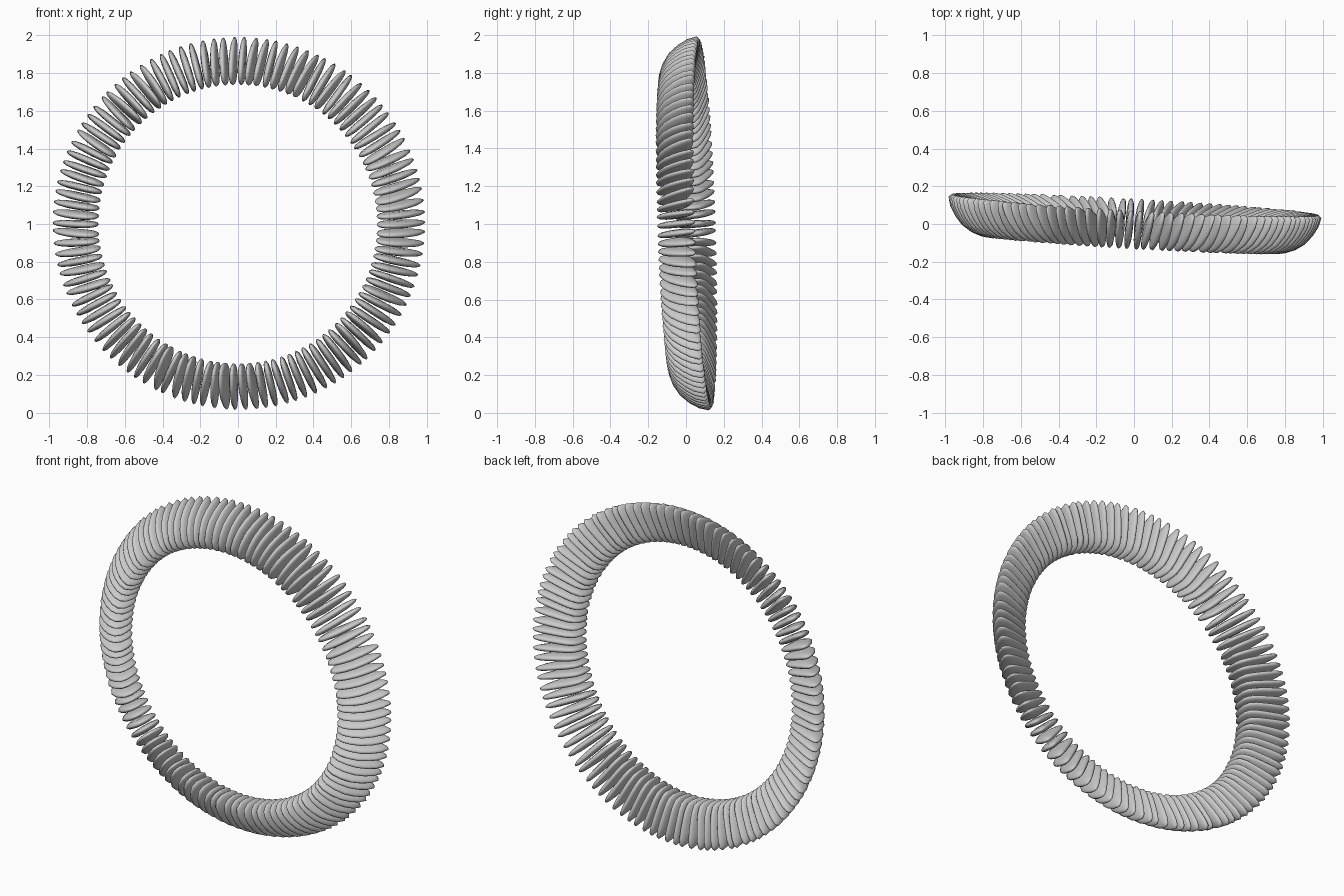
import bpy, bmesh, math, random
from mathutils import Matrix, Vector

if "Cube" in bpy.data.objects:
    bpy.data.objects.remove(bpy.data.objects["Cube"])

random.seed(4)
COUNT = 110
HALF = 0.02          # half thickness of a bead

# bead outline: (radius from ring centre, depth), tip at outer back
outline = [(0.99, 0.088), (0.978, 0.04), (0.95, -0.01), (0.91, -0.057),
           (0.86, -0.09), (0.81, -0.108), (0.77, -0.105), (0.745, -0.075),
           (0.738, -0.035), (0.74, 0.005), (0.755, 0.035), (0.79, 0.058),
           (0.84, 0.075), (0.89, 0.09), (0.94, 0.102), (0.975, 0.103)]
centre = Vector((0.855, 0.0))


def bead_mesh():
    """Thin lens: shrinking copies of the outline, bulging towards the middle."""
    bm = bmesh.new()
    rings = []
    for s, t in ((0.55, -0.92), (0.85, -0.65), (0.96, -0.35), (1, 0),
                 (0.96, 0.35), (0.85, 0.65), (0.55, 0.92)):
        ring = []
        for p in outline:
            q = centre + (Vector(p) - centre) * s
            ring.append(bm.verts.new((q.x - centre.x, q.y, t * HALF)))
        rings.append(ring)
    n = len(outline)
    for a, b in zip(rings, rings[1:]):
        for i in range(n):
            j = (i + 1) % n
            bm.faces.new((a[i], a[j], b[j], b[i]))
    for ring, t in ((rings[0], -1), (rings[-1], 1)):
        c = bm.verts.new((0, 0, t * HALF))
        for i in range(n):
            bm.faces.new((ring[i], ring[(i + 1) % n], c))
    bmesh.ops.recalc_face_normals(bm, faces=bm.faces[:])
    for f in bm.faces:
        f.smooth = True
    me = bpy.data.meshes.new("bead")
    bm.to_mesh(me)
    bm.free()
    return me


# ring of beads, slightly tilted as a whole, each bead a little loose
mesh = bead_mesh()
ring_tilt = (Matrix.Translation((0, 0, 1)) @ Matrix.Rotation(-0.057, 4, 'Z')
             @ Matrix.Rotation(0.033, 4, 'X'))
for k in range(COUNT):
    ang = 2 * math.pi * k / COUNT
    yaw = random.gauss(0, 0.05) + 0.1 * math.sin(3 * ang + 1)
    lean = random.gauss(0, 0.025)
    ob = bpy.data.objects.new(f"bead_{k:03d}", mesh)
    bpy.context.collection.objects.link(ob)
    ob.matrix_world = (ring_tilt @ Matrix.Rotation(-ang, 4, 'Y')
                       @ Matrix.Translation((centre.x, 0, 0))
                       @ Matrix.Rotation(yaw, 4, 'X')
                       @ Matrix.Rotation(lean, 4, 'Y'))
